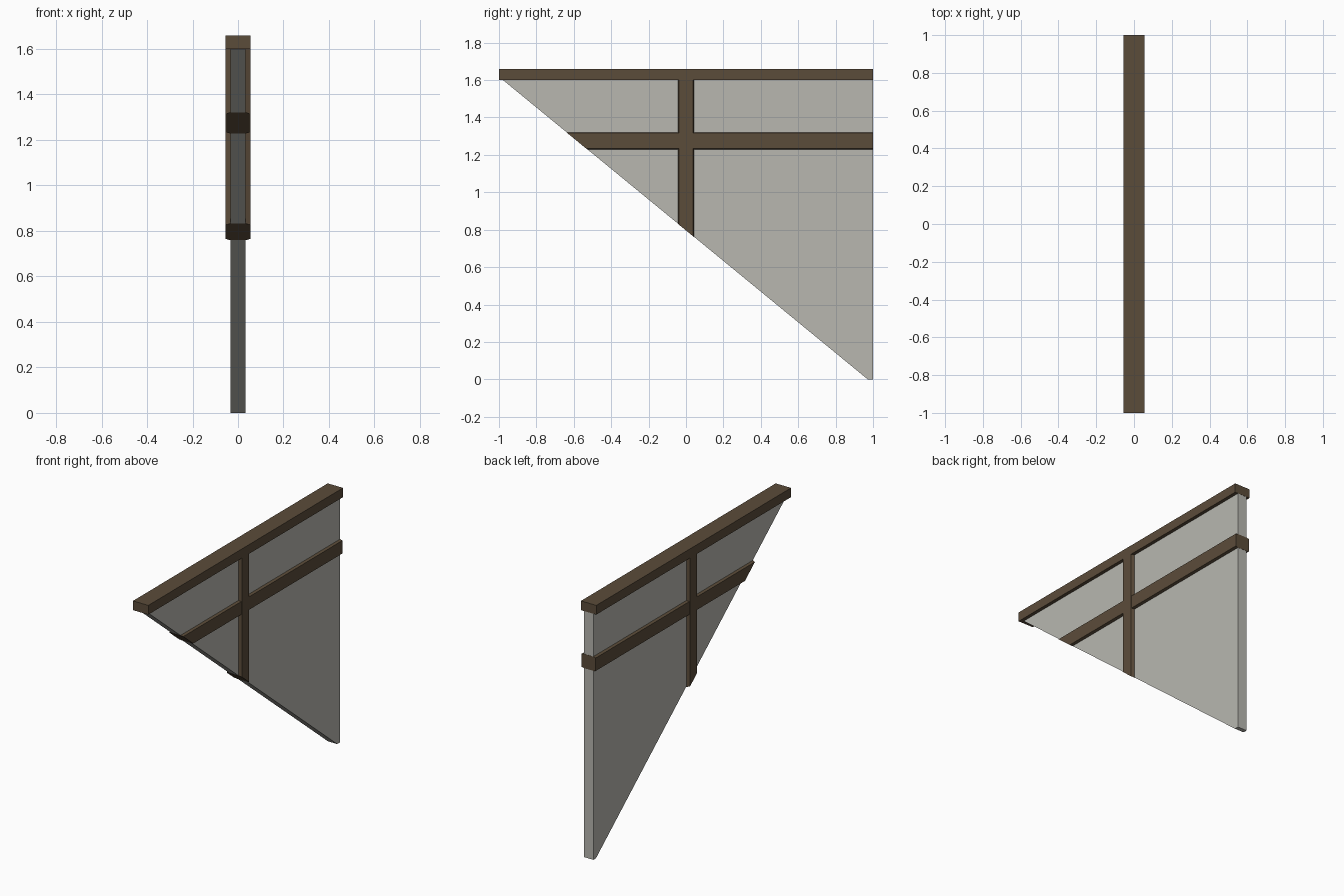
import bpy, bmesh
from mathutils import Vector

if "Cube" in bpy.data.objects:
    bpy.data.objects.remove(bpy.data.objects["Cube"])


def material(name, rgb):
    m = bpy.data.materials.new(name)
    m.diffuse_color = (*rgb, 1)
    m.use_nodes = True
    m.node_tree.nodes["Principled BSDF"].inputs["Base Color"].default_value = m.diffuse_color
    return m


WOOD = material("dark brown timber", (0.105, 0.072, 0.042))
PLASTER = material("pale grey plaster", (0.48, 0.475, 0.435))

# Sloping lower edge shared by every part: (y, z) from top front to bottom back
A, B = Vector((0, -0.98, 1.60)), Vector((0, 0.97, 0.0))
D = B - A
NORMAL = Vector((0, D.z, -D.y)).normalized()   # points down and forward


def prism(name, profile, direction, mat, cut=None):
    """Extrude a closed profile; cut = inset distance from the sloping edge."""
    bm = bmesh.new()
    face = bm.faces.new([bm.verts.new(p) for p in profile])
    ext = bmesh.ops.extrude_face_region(bm, geom=[face])
    verts = [v for v in ext["geom"] if isinstance(v, bmesh.types.BMVert)]
    bmesh.ops.translate(bm, verts=verts, vec=direction)
    if cut is not None:
        bmesh.ops.bisect_plane(bm, geom=bm.verts[:] + bm.edges[:] + bm.faces[:],
                               plane_co=A - NORMAL * cut, plane_no=NORMAL,
                               clear_outer=True)
        bmesh.ops.holes_fill(bm, edges=[e for e in bm.edges if e.is_boundary])
    bmesh.ops.recalc_face_normals(bm, faces=bm.faces[:])
    me = bpy.data.meshes.new(name)
    bm.to_mesh(me)
    bm.free()
    me.materials.append(mat)
    ob = bpy.data.objects.new(name, me)
    bpy.context.collection.objects.link(ob)
    return ob


def chamfered(half_x, inner_x, half_w, outer_w):
    """Beam section as (x, w): widest at the panel, narrower at the faces."""
    return [(-half_x, -outer_w), (-inner_x, -half_w), (inner_x, -half_w),
            (half_x, -outer_w), (half_x, outer_w), (inner_x, half_w),
            (-inner_x, half_w), (-half_x, outer_w)]


# Triangular infill panel, set a hair inside the beam ends
P = 0.033
prism("infill_panel",
      [(-P, -1, 0), (-P, 0.999, 0), (-P, 0.999, 1.61), (-P, -1, 1.61)],
      (2 * P, 0, 0), PLASTER, cut=0.001)

# Top rail
T = 0.055
prism("top_rail",
      [(-T, -1, 1.60), (T, -1, 1.60), (T, -1, 1.66), (-T, -1, 1.66)],
      (0, 2, 0), WOOD)

# Upright post and cross rail, both trimmed by the slope
prism("upright_post",
      [(x, w, 0.5) for x, w in chamfered(0.055, 0.036, 0.044, 0.037)],
      (0, 0, 1.12), WOOD, cut=0)
prism("cross_rail",
      [(x, -1, 1.275 + w) for x, w in chamfered(0.051, 0.036, 0.046, 0.042)],
      (0, 2, 0), WOOD, cut=0)
